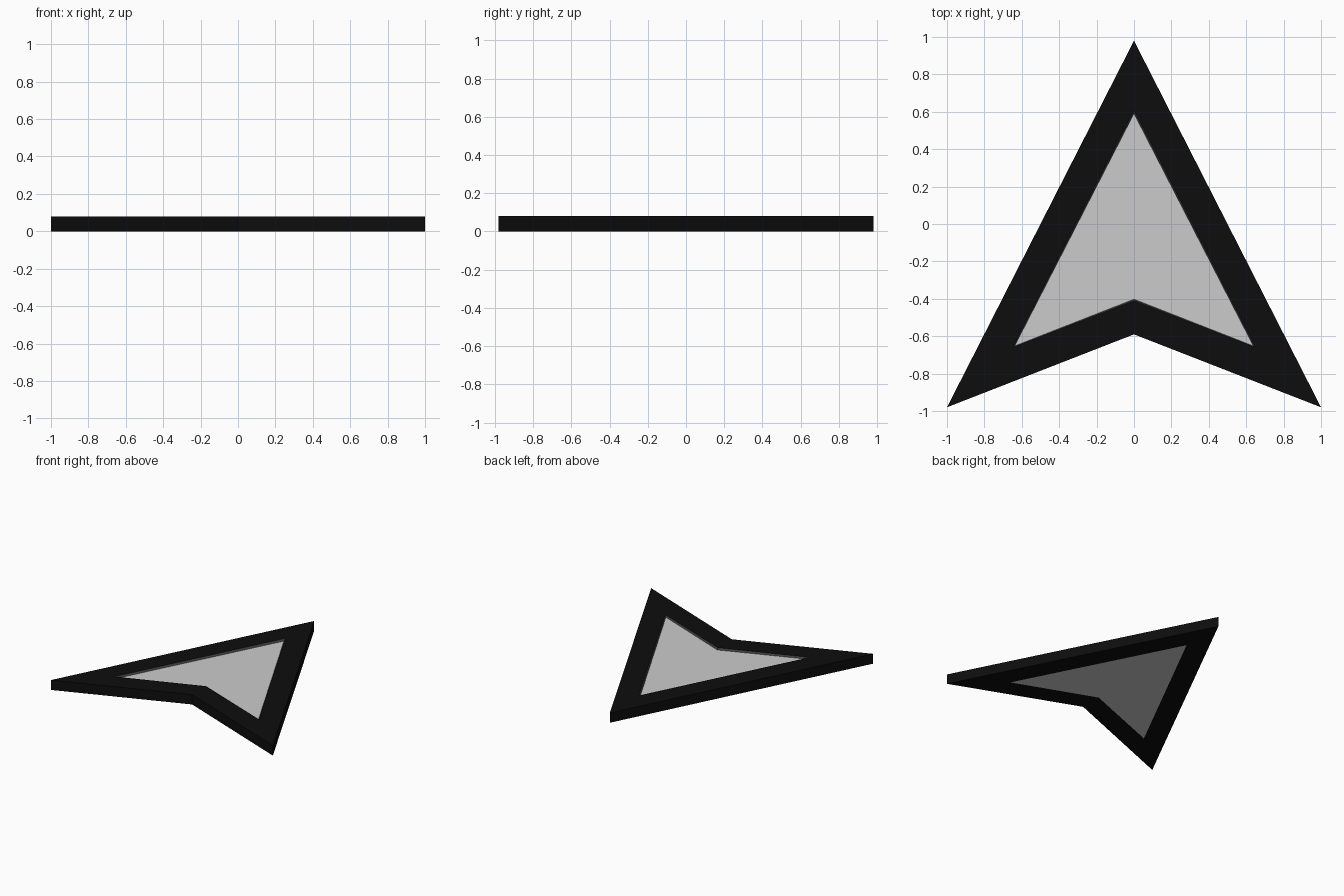
import bpy

if "Cube" in bpy.data.objects:
    bpy.data.objects.remove(bpy.data.objects["Cube"])

# Right half of each outline: tip, wing, notch
OUTER = [(0, 0.98), (1, -0.98), (0, -0.59)]
INNER = [(0, 0.61), (0.65, -0.66), (0, -0.41)]
SUNK = [(0, 0.59), (0.638, -0.652), (0, -0.418 + 0.016)]
HEIGHT, PANEL_TOP = 0.08, 0.065


def ring(points, z):
    return [(x, y, z) for x, y in points]


def strip(rings):
    """Skin consecutive rings with quads, facing outwards."""
    verts = [v for r in rings for v in r]
    faces = []
    for k in range(len(rings) - 1):
        a, b = 3 * k, 3 * k + 3
        faces += [(a + i, b + i, b + i + 1, a + i + 1) for i in range(2)]
    return verts, faces


def mirrored(name, verts, faces, color=None):
    mesh = bpy.data.meshes.new(name)
    mesh.from_pydata(verts, [], faces)
    obj = bpy.data.objects.new(name, mesh)
    bpy.context.collection.objects.link(obj)
    if color:
        mat = bpy.data.materials.new(name + "_paint")
        mat.diffuse_color = color
        mat.use_nodes = True
        mat.node_tree.nodes["Principled BSDF"].inputs["Base Color"].default_value = mat.diffuse_color
        mesh.materials.append(mat)
    obj.modifiers.new("Mirror", 'MIRROR').use_clip = True
    return obj


# Black border: underside, outer wall, top
mirrored("border", *strip([ring(INNER, 0), ring(OUTER, 0),
                           ring(OUTER, HEIGHT), ring(INNER, HEIGHT)]),
         color=(0.004, 0.004, 0.004, 1))

# Thin sloping lip down to the recessed panel
mirrored("recess_lip", *strip([ring(INNER, HEIGHT), ring(SUNK, PANEL_TOP)]),
         color=(0.06, 0.06, 0.06, 1))

# Grey panel: flush underneath, sunk on top
mirrored("panel", ring(INNER, 0) + ring(SUNK, PANEL_TOP), [(0, 1, 2), (5, 4, 3)])
